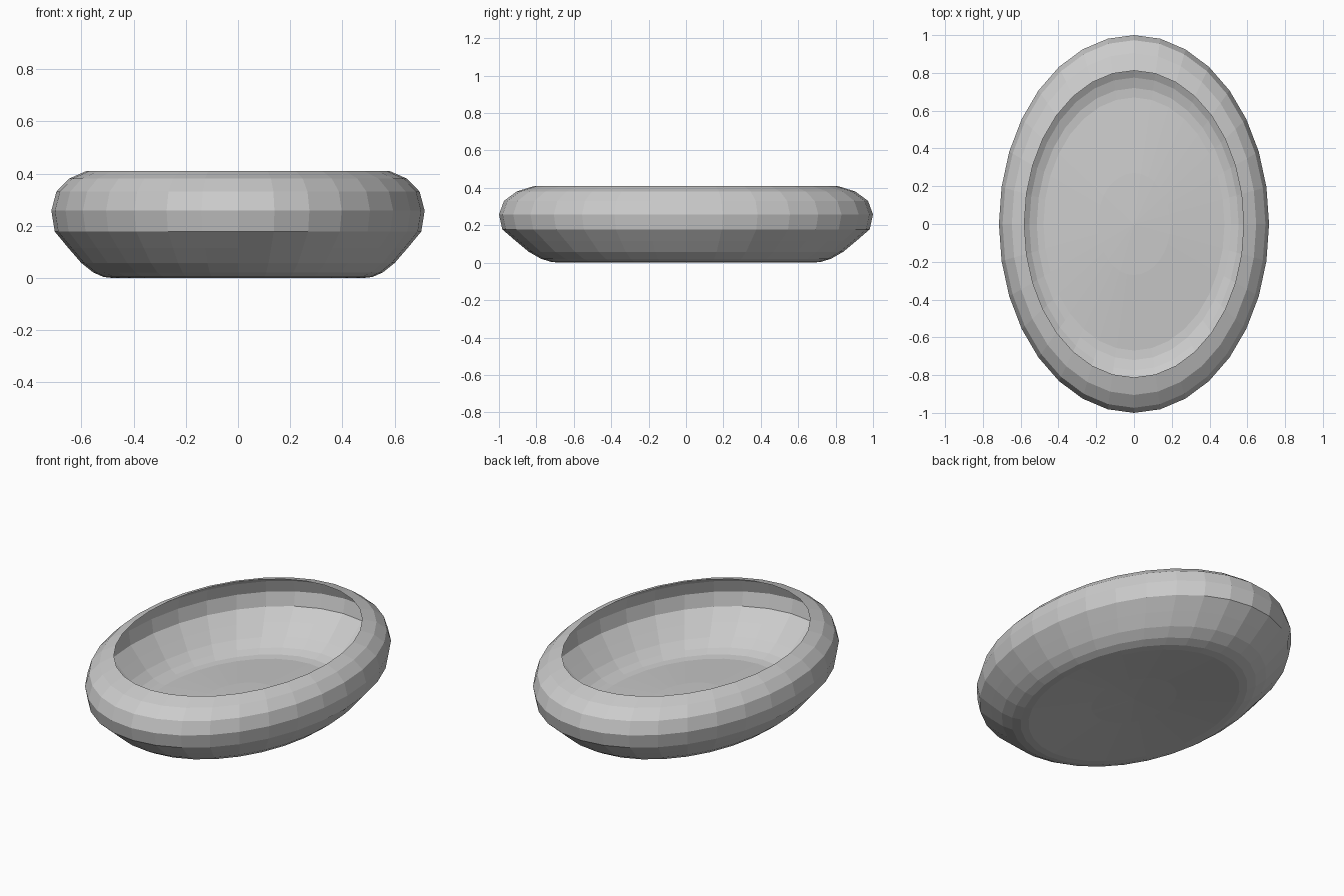
import bpy, bmesh, math

if "Cube" in bpy.data.objects:
    bpy.data.objects.remove(bpy.data.objects["Cube"])

SEGMENTS = 32
HALF_WIDTH, HALF_LENGTH = 0.715, 1.0

# Bowl profile: (fraction of full radius, height), from domed floor to open rim
PROFILE = [
    (0.27, 0.032), (0.67, 0.002), (0.72, 0.006), (0.775, 0.023), (0.84, 0.06),
    (0.91, 0.118), (0.982, 0.18), (1.0, 0.26), (0.973, 0.333),
    (0.905, 0.383), (0.812, 0.412),
]
FLOOR_CENTRE_Z = 0.04

bm = bmesh.new()


def ring(scale, z):
    return [bm.verts.new((HALF_WIDTH * scale * math.sin(a),
                          -HALF_LENGTH * scale * math.cos(a), z))
            for a in (2 * math.pi * i / SEGMENTS for i in range(SEGMENTS))]


# Oval wall: thin single-sheet shell, open at the top
rings = [ring(s, z - 0.002) for s, z in PROFILE]
for low, high in zip(rings, rings[1:]):
    for i in range(SEGMENTS):
        j = (i + 1) % SEGMENTS
        bm.faces.new((low[i], low[j], high[j], high[i]))

# Slightly raised floor centre
centre = bm.verts.new((0, 0, FLOOR_CENTRE_Z))
for i in range(SEGMENTS):
    bm.faces.new((centre, rings[0][(i + 1) % SEGMENTS], rings[0][i]))

mesh = bpy.data.meshes.new("oval_bowl")
bm.to_mesh(mesh)
bm.free()
bowl = bpy.data.objects.new("oval_bowl", mesh)
bpy.context.collection.objects.link(bowl)
